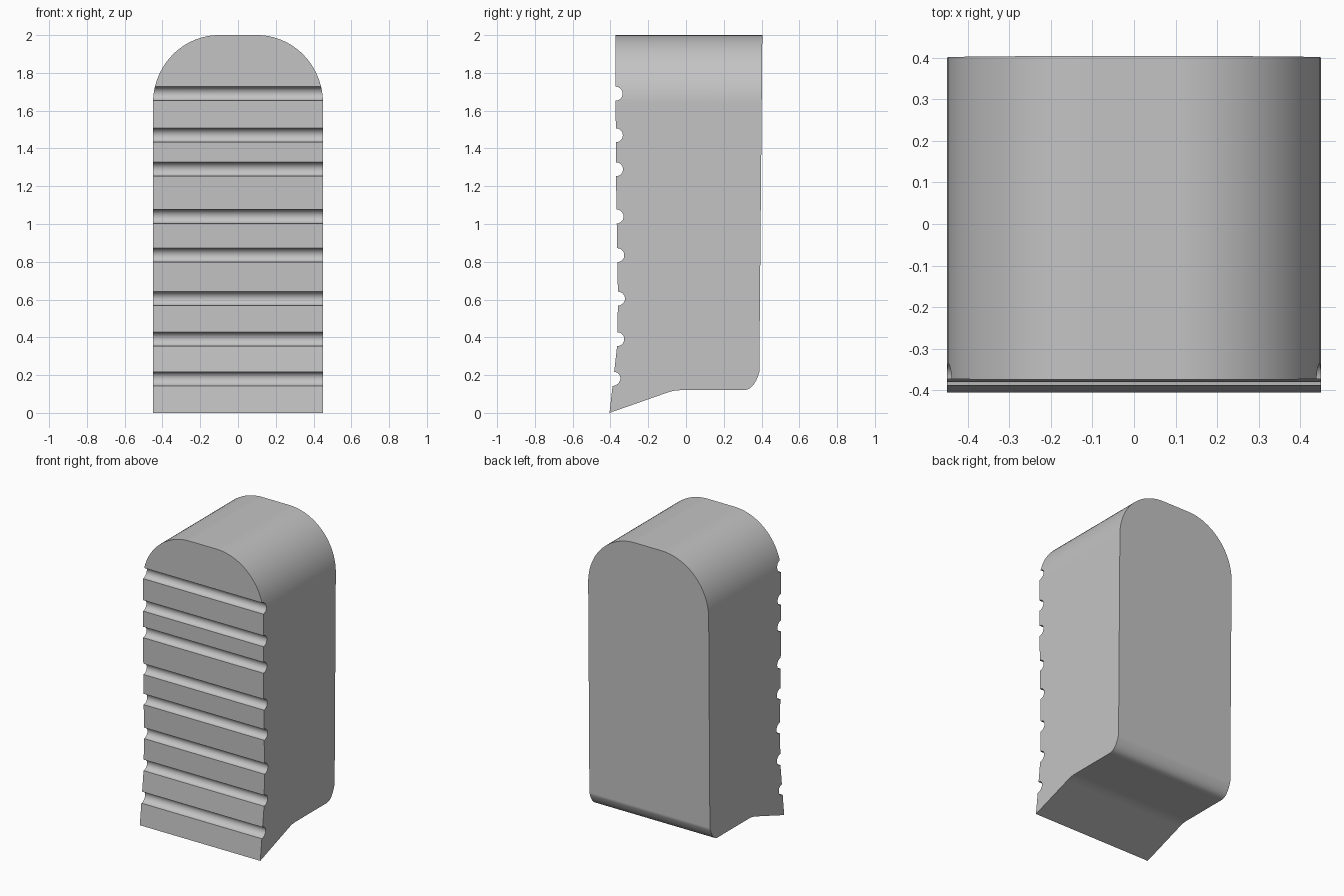
import bpy, bmesh, math

cube = bpy.data.objects.get("Cube")
if cube:
    bpy.data.objects.remove(cube)

grey = bpy.data.materials.new("plain_grey")
grey.use_nodes = True
colour = (0.55, 0.55, 0.55, 1)
grey.diffuse_color = colour
grey.node_tree.nodes["Principled BSDF"].inputs["Base Color"].default_value = colour


def prism(name, outline, place, depth):
    """Extrude a 2D outline symmetrically along the remaining axis."""
    bm = bmesh.new()
    ends = [[bm.verts.new(place(a, b, d)) for a, b in outline] for d in (-depth, depth)]
    bm.faces.new(ends[0])
    bm.faces.new(ends[1])
    n = len(outline)
    for i in range(n):
        j = (i + 1) % n
        bm.faces.new((ends[0][i], ends[0][j], ends[1][j], ends[1][i]))
    bmesh.ops.recalc_face_normals(bm, faces=bm.faces)
    mesh = bpy.data.meshes.new(name)
    bm.to_mesh(mesh)
    bm.free()
    mesh.materials.append(grey)
    obj = bpy.data.objects.new(name, mesh)
    bpy.context.collection.objects.link(obj)
    return obj


def bend(p, q, r, steps=8):
    """Quadratic curve from p to r, pulled towards q."""
    ts = [i / steps for i in range(steps + 1)]
    return [tuple((1 - t) ** 2 * a + 2 * t * (1 - t) * b + t * t * c
                  for a, b, c in zip(p, q, r)) for t in ts]


# Front line of the side profile, from the foot tip to the top
front = [(-0.405, 0), (-0.365, 0.35), (-0.36, 0.6), (-0.37, 1.2), (-0.375, 2.1)]


def front_y(z):
    for (y0, z0), (y1, z1) in zip(front, front[1:]):
        if z <= z1:
            return y0 + (y1 - y0) * (z - z0) / (z1 - z0)


# Side profile: grooved front, straight back, rounded heel, sloping foot
radius = 0.037
side = [front[0]]
for zc in (0.18, 0.39, 0.605, 0.835, 1.04, 1.29, 1.47, 1.69):
    for i in range(17):
        a = math.pi * i / 16
        z = zc - radius * math.cos(a)
        side.append((front_y(z) + radius * math.sin(a), z))
side += [front[-1], (0.405, 2.1)]
side += bend((0.388, 0.215), (0.36, 0.12), (0.305, 0.12))
side += bend((-0.03, 0.12), (-0.065, 0.12), (-0.1, 0.107), 4)
block = prism("grooved_block", side, lambda y, z, x: (x, y, z), 0.7)

# Front outline: straight sides under a rounded, flat-topped arch
arc = [(0.1 + 0.35 * math.cos(a), 1.64 + 0.36 * math.sin(a))
       for a in (math.pi / 2 * i / 24 for i in range(25))]
arch = [(0.45, -0.2)] + arc
arch += [(-x, z) for x, z in reversed(arch)]
cutter = prism("arch_cutter", arch, lambda x, z, y: (x, y, z), 0.7)
cutter.hide_render = True

# Keep the part of the block inside the arch
cut = block.modifiers.new("Arch", "BOOLEAN")
cut.operation = "INTERSECT"
cut.solver = "EXACT"
cut.object = cutter
bpy.ops.object.select_all(action="DESELECT")
block.select_set(True)
bpy.context.view_layer.objects.active = block
bpy.ops.object.modifier_apply(modifier=cut.name)
bpy.data.objects.remove(cutter)

# Smooth curves with crisp edges
bpy.ops.object.shade_smooth_by_angle(angle=math.radians(30))
weighted = block.modifiers.new("Flat faces", "WEIGHTED_NORMAL")
weighted.keep_sharp = True
